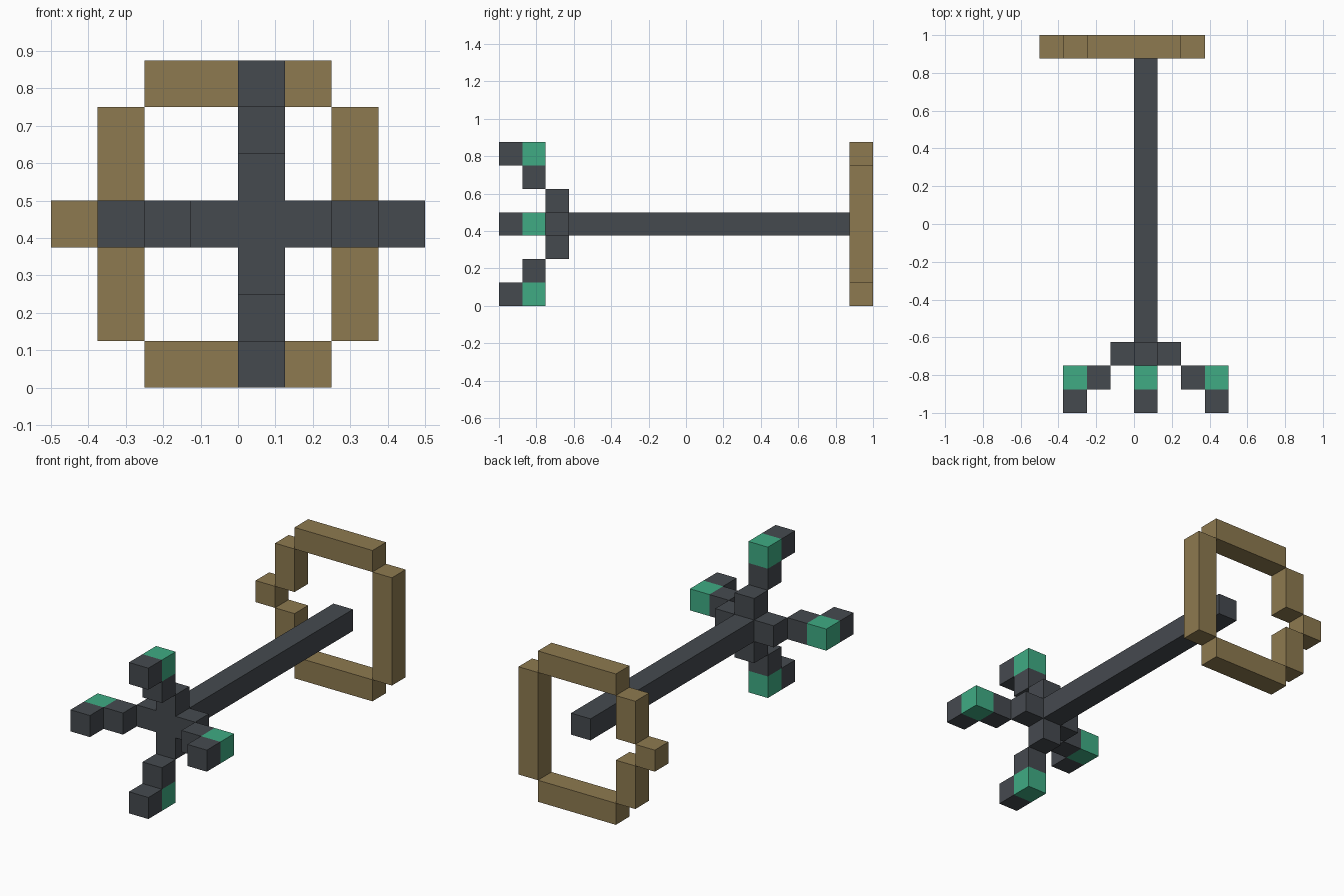
import bpy

if "Cube" in bpy.data.objects:
    bpy.data.objects.remove(bpy.data.objects["Cube"])

U = 0.125               # edge of one building cube
CX, CZ = 0.0625, 0.4375  # axis of the shaft


def material(name, rgb):
    m = bpy.data.materials.new(name)
    m.diffuse_color = (*rgb, 1)
    m.use_nodes = True
    m.node_tree.nodes["Principled BSDF"].inputs["Base Color"].default_value = m.diffuse_color
    return m


DARK = material("dark_metal", (0.06, 0.068, 0.078))
TAN = material("tan_metal", (0.27, 0.195, 0.08))
GREEN = material("green_gem", (0.05, 0.41, 0.23))


def box(name, x, y, z, mat):
    """Box spanning the (low, high) ranges on each axis."""
    bpy.ops.mesh.primitive_cube_add(size=1, location=[sum(r) / 2 for r in (x, y, z)])
    ob = bpy.context.object
    ob.name = name
    ob.scale = [r[1] - r[0] for r in (x, y, z)]
    bpy.ops.object.transform_apply(location=False, rotation=False, scale=True)
    ob.data.materials.append(mat)


# Long shaft, running through the hub
box("shaft", (0, U), (-0.75, 0.875), (0.375, 0.5), DARK)

# Four stepped prongs around the shaft: (part, cubes out from axis, back y, colour)
steps = [("prong_base", 1, -0.625, DARK), ("prong_middle", 2, -0.75, DARK),
         ("prong_gem", 3, -0.75, GREEN), ("prong_tip", 3, -0.875, DARK)]
for side, dx, dz in (("right", 1, 0), ("left", -1, 0), ("upper", 0, 1), ("lower", 0, -1)):
    for part, n, y, mat in steps:
        x, z = CX + dx * n * U, CZ + dz * n * U
        box(f"{side}_{part}", (x - U / 2, x + U / 2), (y - U, y), (z - U / 2, z + U / 2), mat)

# Ring at the back, with a stepped-out knob on the left
RY = (0.875, 1.0)
box("ring_top", (-0.25, 0.25), RY, (0.75, 0.875), TAN)
box("ring_bottom", (-0.25, 0.25), RY, (0, 0.125), TAN)
box("ring_right", (0.25, 0.375), RY, (0.125, 0.75), TAN)
box("ring_left_upper", (-0.375, -0.25), RY, (0.5, 0.75), TAN)
box("ring_left_lower", (-0.375, -0.25), RY, (0.125, 0.375), TAN)
box("ring_knob", (-0.5, -0.375), RY, (0.375, 0.5), TAN)
